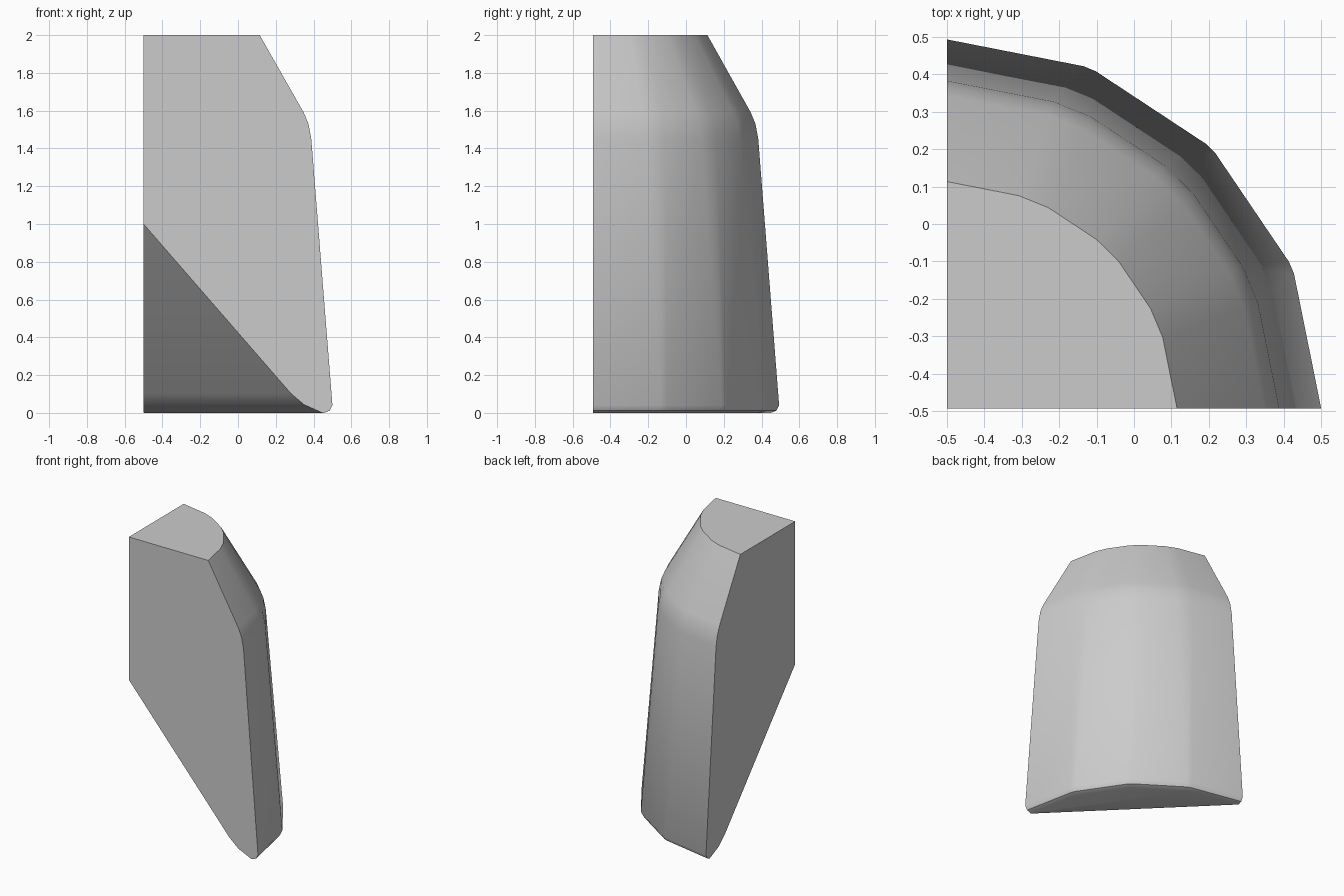
import bpy, bmesh, math
from mathutils import Vector

cube = bpy.data.objects.get("Cube")
if cube:
    bpy.data.objects.remove(cube, do_unlink=True)

# Material
grey = bpy.data.materials.new("light_grey")
grey.use_nodes = True
colour = (0.6, 0.6, 0.6, 1)
grey.diffuse_color = colour
grey.node_tree.nodes["Principled BSDF"].inputs["Base Color"].default_value = colour

CX, CY = -0.5, -0.493
STEP = math.radians(22.5)


def outline(radius, z, bevel):
    """Quarter of a sixteen-sided ring with clipped corners, plus its centre."""
    b = math.radians(bevel)
    angles = [0] + [k * STEP + s * b for k in (1, 2, 3) for s in (-1, 1)] + [4 * STEP]
    pts = [Vector((CX, CY, z))]
    for a in angles:
        off = a % STEP if 0 < a < 4 * STEP else 0
        r = radius * math.cos(STEP / 2) / math.cos(off - STEP / 2)
        pts.append(Vector((CX + r * math.cos(a), CY + 0.986 * r * math.sin(a), z)))
    return pts


# Profile: radius, height, corner bevel
profile = [(0.955, 0, 1), (0.985, 0.012, 1), (1.0, 0.04, 1), (0.888, 1.45, 3.5),
           (0.873, 1.53, 3.5), (0.848, 1.59, 3.5), (0.615, 2, 4)]

# Quarter column lofted through the rings
bm = bmesh.new()
rings = [[bm.verts.new(p) for p in outline(*row)] for row in profile]
n = len(rings[0])
for low, high in zip(rings, rings[1:]):
    for i in range(1, n - 1):
        bm.faces.new((low[i], low[i + 1], high[i + 1], high[i]))
bm.faces.new(rings[0][::-1])
bm.faces.new(rings[-1])
# One flat side along each cut wall
bm.faces.new([rings[0][0]] + [r[1] for r in rings] + [rings[-1][0]])
bm.faces.new([rings[-1][0]] + [r[-1] for r in reversed(rings)] + [rings[0][0]])

# Sloping underside, easing into the flat foot: distance from corner, height, slope
for dist, z, slope in ((0, 1.0, 1.15), (0.78, 0.103, 0.85), (0.87, 0.035, 0.45)):
    cut = bmesh.ops.bisect_plane(
        bm, geom=bm.verts[:] + bm.edges[:] + bm.faces[:], dist=1e-5,
        plane_co=(CX + dist, CY, z), plane_no=(slope, slope, 1), clear_inner=True)
    edges = [e for e in cut["geom_cut"] if isinstance(e, bmesh.types.BMEdge)]
    bmesh.ops.holes_fill(bm, edges=edges, sides=0)
bmesh.ops.recalc_face_normals(bm, faces=bm.faces[:])

mesh = bpy.data.meshes.new("quarter_column")
bm.to_mesh(mesh)
bm.free()
mesh.materials.append(grey)
column = bpy.data.objects.new("quarter_column", mesh)
bpy.context.collection.objects.link(column)

# Smooth shading with crisp cut edges
bpy.ops.object.select_all(action="DESELECT")
column.select_set(True)
bpy.context.view_layer.objects.active = column
bpy.ops.object.shade_smooth_by_angle(angle=math.radians(35))
